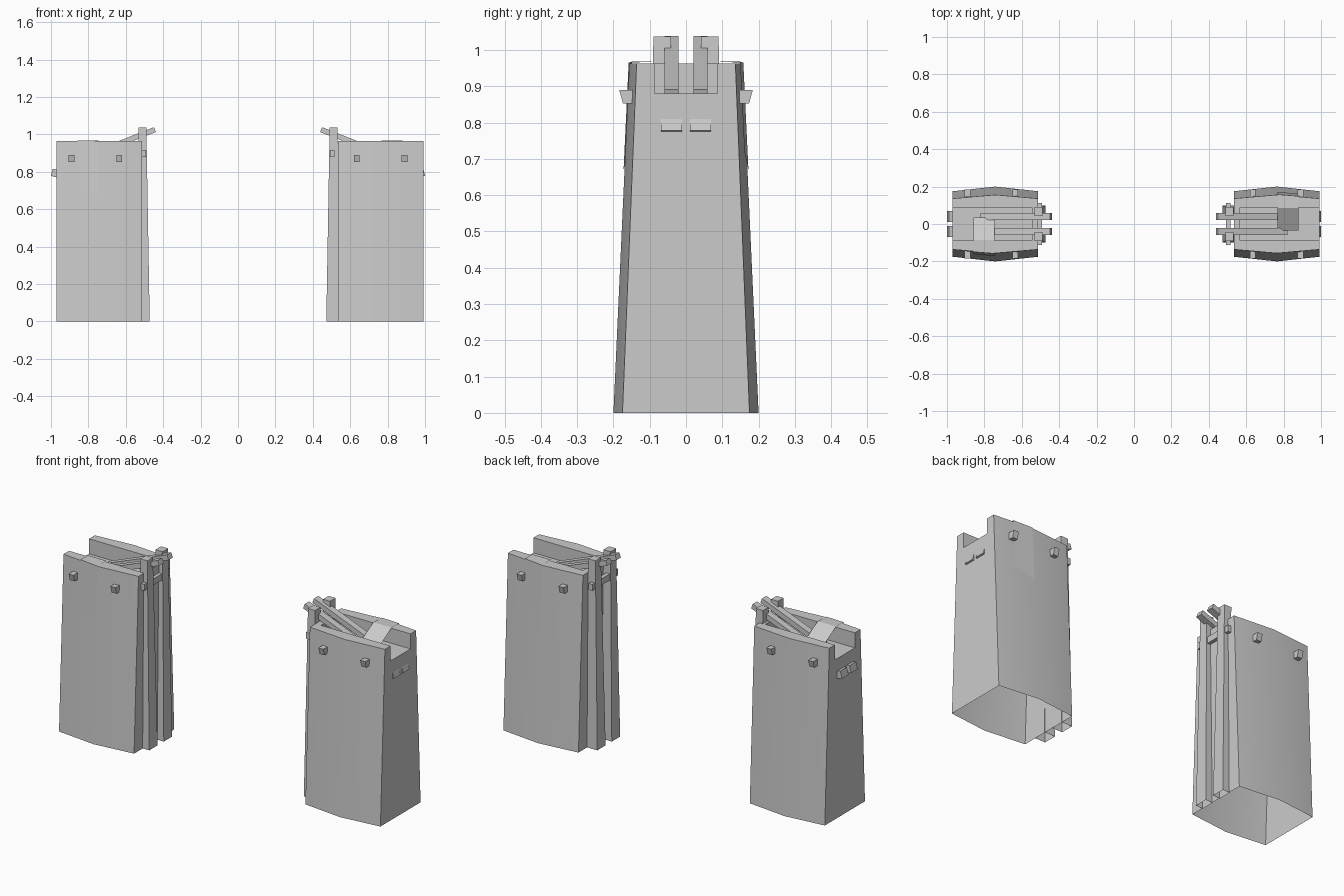
import bpy, bmesh, math
from mathutils import Matrix, Vector

if "Cube" in bpy.data.objects:
    bpy.data.objects.remove(bpy.data.objects["Cube"])


def make(name, verts, faces, rot):
    """Mesh object from points, turned about z by rot."""
    bm = bmesh.new()
    vs = [bm.verts.new(v) for v in verts]
    for f in faces:
        bm.faces.new([vs[i] for i in f])
    bmesh.ops.recalc_face_normals(bm, faces=bm.faces)
    bm.transform(Matrix.Rotation(rot, 4, 'Z'))
    me = bpy.data.meshes.new(name)
    bm.to_mesh(me)
    bm.free()
    ob = bpy.data.objects.new(name, me)
    bpy.context.collection.objects.link(ob)
    return ob


def prism(name, bottom, top, rot, open_bottom=False):
    """Join two matching rings with side faces and caps."""
    n = len(bottom)
    faces = [(i, (i + 1) % n, n + (i + 1) % n, n + i) for i in range(n)]
    faces.append(tuple(range(n, 2 * n)))
    if not open_bottom:
        faces.append(tuple(range(n)))
    return make(name, bottom + top, faces, rot)


def rect(x0, x1, y0, y1, z):
    return [(x0, y0, z), (x1, y0, z), (x1, y1, z), (x0, y1, z)]


def box(name, x, y, z, rot):
    return prism(name, rect(*x, *y, z[0]), rect(*x, *y, z[1]), rot)


def tilted(name, centre, size, angle, rot):
    """Box pitched about the y axis."""
    m = Matrix.Translation(centre) @ Matrix.Rotation(angle, 4, 'Y')
    a, b, c = (s / 2 for s in size)
    ring = lambda z: [tuple(m @ Vector(p)) for p in rect(-a, a, -b, b, z)]
    return prism(name, ring(-c), ring(c), rot)


def plan(end, mid, z, dx):
    x0, xm, x1 = -0.97 - dx, -0.742 - dx, -0.512 - dx
    return [(x0, -end, z), (xm, -mid, z), (x1, -end, z),
            (x1, end, z), (xm, mid, z), (x0, end, z)]


def tower(side, rot, dx):
    # hollow tapered body with bulging sides and a sunken deck
    body = prism(side + "_tower_body", plan(0.175, 0.2, 0, dx),
                 plan(0.136, 0.156, 0.963, dx), rot)
    cutter = box(side + "_deck_cutter", (-1.2, -0.545 - dx), (-0.087, 0.087), (0.88, 1.2), rot)
    mod = body.modifiers.new("deck", 'BOOLEAN')
    mod.object, mod.operation, mod.solver = cutter, 'DIFFERENCE', 'EXACT'
    bpy.context.view_layer.objects.active = body
    bpy.ops.object.modifier_apply(modifier=mod.name)
    bpy.data.objects.remove(cutter)
    bm = bmesh.new()
    bm.from_mesh(body.data)
    low = [f for f in bm.faces if all(v.co.z < 0.001 for v in f.verts)]
    bmesh.ops.delete(bm, geom=low, context='FACES_ONLY')
    bm.to_mesh(body.data)
    bm.free()
    bpy.ops.object.select_all(action='DESELECT')
    body.select_set(True)
    bpy.ops.object.shade_smooth_by_angle(angle=math.radians(30))

    # draped strip over one parapet, lying just outside the wall
    rows = [(0.035, 0.035, 0.90, 0.90), (-0.085, -0.085, 0.968, 0.968),
            (-0.149, -0.158, 0.968, 0.965), (-0.161, -0.172, 0.72, 0.67)]
    verts = []
    for ya, yb, za, zb in rows:
        verts += [(-0.857 - dx, ya, za), (-0.745 - dx, yb, zb)]
    make(side + "_draped_strip", verts,
         [(2 * i, 2 * i + 1, 2 * i + 3, 2 * i + 2) for i in range(3)], rot)

    # crossbar through the posts
    box(side + "_post_crossbar", (-0.515, -0.493), (-0.113, 0.113), (0.88, 0.915), rot)

    for s in (-1, 1):
        tag = side + ("_front" if s < 0 else "_back")
        # guide post leaning back
        prism(tag + "_post", rect(-0.515 - dx, -0.472, s * 0.027, s * 0.1, 0),
              rect(-0.533, -0.49, s * 0.042, s * 0.09, 1.037), rot, True)
        # sloping beam from the deck out past the posts
        length, ang = 0.40, math.radians(-21.5)
        tilted(tag + "_beam", (-0.63, s * 0.04, 0.952), (length, 0.038, 0.028), ang, rot)
        # tilted bracket on the outer end
        tilted(tag + "_end_bracket", (-0.976, s * 0.04, 0.792),
               (0.04, 0.057, 0.04), math.radians(15), rot)
        # small flared stubs on the sides
        for i, x in enumerate((-0.89, -0.635)):
            prism(f"{tag}_side_stub_{i}",
                  rect(x - 0.015, x + 0.015, s * 0.13, s * 0.174, 0.853),
                  rect(x - 0.015, x + 0.015, s * 0.13, s * 0.184, 0.89), rot)


tower("left", 0, 0)
tower("right", math.pi, 0.022)
